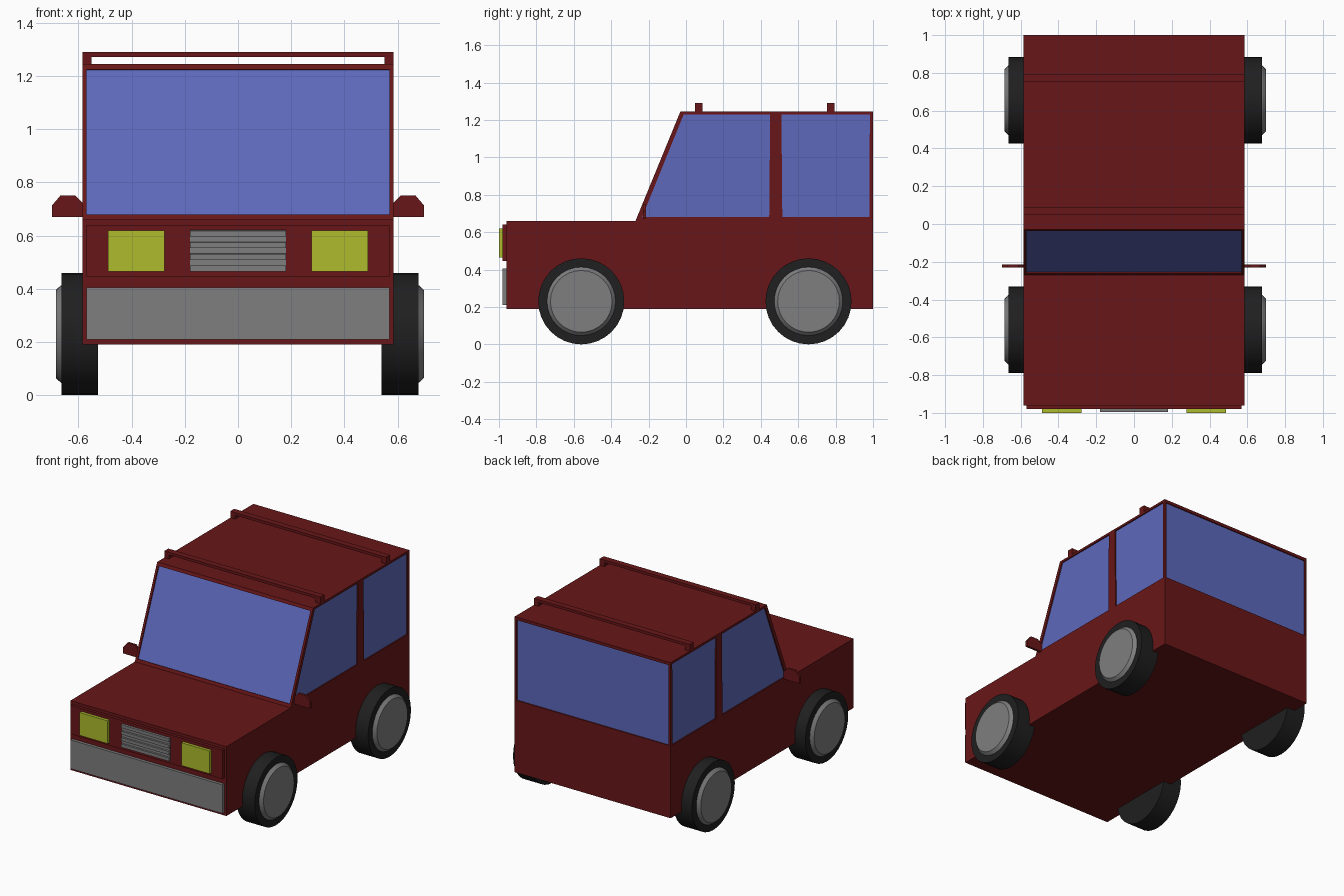
import bpy, bmesh, math
from mathutils import Vector

if "Cube" in bpy.data.objects:
    bpy.data.objects.remove(bpy.data.objects["Cube"])


def material(name, rgb):
    m = bpy.data.materials.new(name)
    m.diffuse_color = (*rgb, 1)
    m.use_nodes = True
    m.node_tree.nodes["Principled BSDF"].inputs["Base Color"].default_value = m.diffuse_color
    return m


RED = material("red_paint", (0.14, 0.008, 0.009))
GLASS = material("blue_glass", (0.11, 0.14, 0.50))
YELLOW = material("yellow_lamp", (0.43, 0.50, 0.025))
BLACK = material("black_rubber", (0.014, 0.014, 0.014))
METAL = material("grey_metal", (0.21, 0.21, 0.21))


def finish(name, bm, mat):
    bmesh.ops.recalc_face_normals(bm, faces=bm.faces)
    me = bpy.data.meshes.new(name)
    bm.to_mesh(me)
    bm.free()
    me.materials.append(mat)
    ob = bpy.data.objects.new(name, me)
    bpy.context.collection.objects.link(ob)
    return ob


def prism(name, pts, direction, mat):
    """Extrude a flat 3D outline along a vector."""
    bm = bmesh.new()
    face = bm.faces.new([bm.verts.new(p) for p in pts])
    ext = bmesh.ops.extrude_face_region(bm, geom=[face])["geom"]
    bmesh.ops.translate(bm, vec=direction, verts=[v for v in ext if isinstance(v, bmesh.types.BMVert)])
    return finish(name, bm, mat)


def box(name, x0, x1, y0, y1, z0, z1, mat):
    return prism(name, [(x0, y0, z0), (x1, y0, z0), (x1, y1, z0), (x0, y1, z0)], (0, 0, z1 - z0), mat)


def lathe(name, profile, center, side, mat, n=32):
    """Spin (x, radius) points around the axle; ends are capped."""
    bm = bmesh.new()
    rings = []
    for x, r in profile:
        rings.append([bm.verts.new((center[0] + side * x,
                                    center[1] + r * math.cos(2 * math.pi * i / n),
                                    center[2] + r * math.sin(2 * math.pi * i / n))) for i in range(n)])
    for a, b in zip(rings, rings[1:]):
        for i in range(n):
            bm.faces.new((a[i], a[(i + 1) % n], b[(i + 1) % n], b[i]))
    bm.faces.new(rings[0])
    bm.faces.new(rings[-1])
    ob = finish(name, bm, mat)
    bpy.context.view_layer.objects.active = ob
    ob.select_set(True)
    bpy.ops.object.shade_smooth_by_angle(angle=math.radians(20))
    ob.select_set(False)
    return ob


# Body shell: side profile extruded across the width
W = 0.585
profile = [(-0.96, 0.19), (1, 0.19), (1, 1.245), (-0.03, 1.245), (-0.27, 0.66), (-0.96, 0.66)]
body = prism("body", [(-W, y, z) for y, z in profile], (2 * W, 0, 0), RED)

# Window outlines with their outward normals
slope = 0.24 / 0.585
wy = lambda z: -0.27 + (z - 0.66) * slope
windows = [
    ("windshield", [(-0.57, wy(0.68), 0.68), (0.57, wy(0.68), 0.68),
                    (0.57, wy(1.225), 1.225), (-0.57, wy(1.225), 1.225)],
     Vector((0, -0.585, 0.24)).normalized()),
    ("rear_window", [(-0.57, 1, 0.68), (0.57, 1, 0.68), (0.57, 1, 1.225), (-0.57, 1, 1.225)],
     Vector((0, 1, 0))),
]
front_side = [(-0.235, 0.68), (0.445, 0.68), (0.45, 1.23), (-0.012, 1.23)]
back_side = [(0.515, 0.68), (0.98, 0.68), (0.983, 1.23), (0.51, 1.23)]
for s, tag in ((1, "right"), (-1, "left")):
    for part, outline in (("front", front_side), ("back", back_side)):
        windows.append((f"{tag}_{part}_window", [(s * W, y, z) for y, z in outline], Vector((s, 0, 0))))

# Cut a shallow pocket for each window and set the glass in it
for name, pts, n in windows:
    pts = [Vector(p) for p in pts]
    cutter = prism("window_cutter", [p - n * 0.012 for p in pts], n * 0.05, RED)
    cutter.hide_render = True
    mod = body.modifiers.new("pocket", "BOOLEAN")
    mod.object = cutter
    mod.solver = "EXACT"
    bpy.context.view_layer.objects.active = body
    bpy.ops.object.modifier_apply(modifier=mod.name)
    bpy.data.objects.remove(cutter)
    prism(name, [p - n * 0.014 for p in pts], n * 0.006, GLASS)

# Front panel and bumper
box("front_panel", -0.57, 0.57, -0.98, -0.955, 0.445, 0.64, RED)
box("bumper", -0.57, 0.57, -0.98, -0.955, 0.21, 0.405, METAL)

# Grille: backing plate with sloped slats
box("grille_back", -0.18, 0.18, -0.984, -0.975, 0.465, 0.62, METAL)
for i in range(4):
    z = 0.465 + i * 0.0437
    slat = [(-0.98, z), (-0.994, z), (-0.994, z + 0.022), (-0.98, z + 0.024)]
    prism("grille_slat", [(-0.18, y, h) for y, h in slat], (0.36, 0, 0), METAL)

for s, tag in ((1, "right"), (-1, "left")):
    # Headlights
    a, b = sorted((s * 0.277, s * 0.488))
    box(f"{tag}_headlight", a, b, -1.0, -0.975, 0.465, 0.62, YELLOW)
    # Door mirrors
    outline = [(0.58, 0.67), (0.70, 0.67), (0.70, 0.712), (0.668, 0.75), (0.612, 0.75), (0.58, 0.72)]
    prism(f"{tag}_mirror", [(s * x, -0.23, z) for x, z in outline], (0, 0.016, 0), RED)
    # Wheels
    for y, end in ((-0.56, "front"), (0.655, "back")):
        c = (0.007, y, 0.23)
        lathe(f"{tag}_{end}_tire", [(0.533, 0.23), (0.671, 0.23)], c, s, BLACK)
        lathe(f"{tag}_{end}_hub", [(0.66, 0.185), (0.673, 0.183), (0.692, 0.165)], c, s, METAL)

# Roof rack bars, each on two feet
for y, tag in ((0.047, "front"), (0.753, "back")):
    outline = [(-W, 1.243), (-0.55, 1.243), (-0.55, 1.272), (0.55, 1.272), (0.55, 1.243),
               (W, 1.243), (W, 1.29), (-W, 1.29)]
    prism(f"{tag}_roof_bar", [(x, y, z) for x, z in outline], (0, 0.042, 0), RED)
